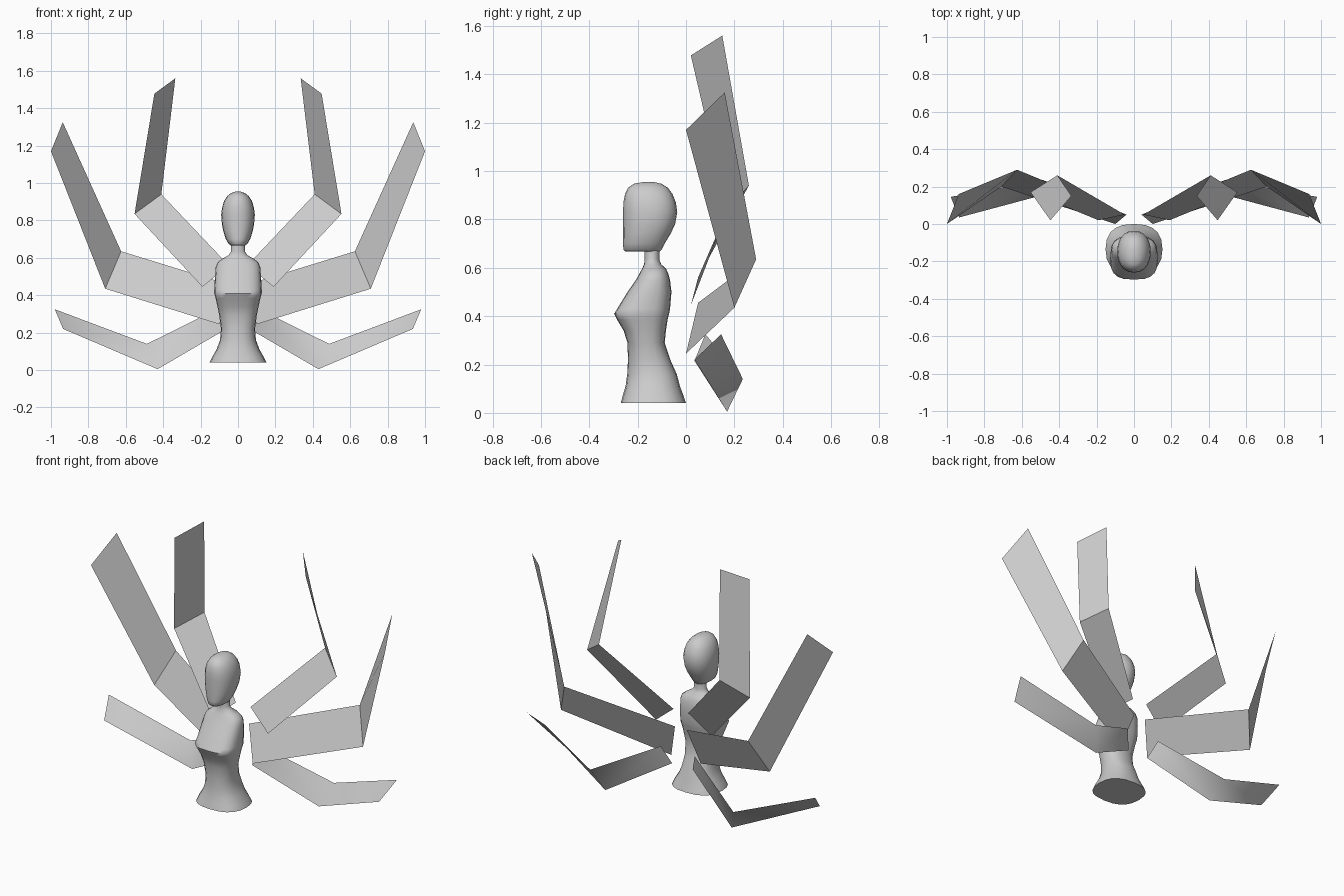
import bpy, bmesh
from math import sin, cos, pi, copysign, radians


def finish(bm, name, angle):
    mesh = bpy.data.meshes.new(name)
    bm.to_mesh(mesh)
    bm.free()
    ob = bpy.data.objects.new(name, mesh)
    bpy.context.collection.objects.link(ob)
    bpy.ops.object.select_all(action='DESELECT')
    ob.select_set(True)
    bpy.context.view_layer.objects.active = ob
    bpy.ops.object.shade_smooth_by_angle(angle=radians(angle))
    return ob


def loft(name, rings, sides=20):
    """Stack of rounded-box rings: z, half width, front y, back y, roundness."""
    bm = bmesh.new()
    loops = []
    for z, hw, yf, yb, e in rings:
        loop = []
        for i in range(sides):
            a = 2 * pi * i / sides
            c, s = cos(a), sin(a)
            x = hw * copysign(abs(c) ** (2 / e), c)
            y = (yf + yb) / 2 + (yb - yf) / 2 * copysign(abs(s) ** (2 / e), s)
            loop.append(bm.verts.new((x, y, z)))
        loops.append(loop)
    for lo, hi in zip(loops, loops[1:]):
        for i in range(sides):
            j = (i + 1) % sides
            bm.faces.new((lo[i], lo[j], hi[j], hi[i]))
    bm.faces.new(loops[0][::-1])
    bm.faces.new(loops[-1])
    return finish(bm, name, 55)


def wing(name, inner, outer):
    """Bent flat blade between an inner and an outer edge, mirrored in x."""
    bm = bmesh.new()
    a = [bm.verts.new(p) for p in inner]
    b = [bm.verts.new(p) for p in outer]
    for i in range(len(a) - 1):
        bm.faces.new((a[i], b[i], b[i + 1], a[i + 1]))
    ob = finish(bm, name, 60)
    ob.modifiers.new("mirror", 'MIRROR').use_mirror_merge = False


# Torso: flared base, narrow waist, bust, shoulders and neck
loft("torso", [
    (0.04, 0.152, -0.270, 0.000, 2.5),
    (0.07, 0.138, -0.262, -0.010, 2.4),
    (0.11, 0.115, -0.250, -0.025, 2.3),
    (0.16, 0.096, -0.243, -0.038, 2.3),
    (0.22, 0.091, -0.240, -0.065, 2.3),
    (0.29, 0.100, -0.242, -0.088, 2.4),
    (0.34, 0.110, -0.258, -0.083, 2.6),
    (0.385, 0.120, -0.285, -0.076, 2.8),
    (0.41, 0.127, -0.297, -0.070, 2.9),
    (0.43, 0.127, -0.285, -0.066, 2.8),
    (0.50, 0.123, -0.242, -0.060, 2.6),
    (0.55, 0.119, -0.207, -0.066, 2.5),
    (0.575, 0.110, -0.193, -0.073, 2.4),
    (0.595, 0.084, -0.182, -0.082, 2.2),
    (0.615, 0.050, -0.173, -0.103, 2.0),
    (0.635, 0.037, -0.171, -0.110, 2.0),
    (0.68, 0.037, -0.172, -0.108, 2.0),
])

# Head: flat under the jaw, upright face, rounded crown
loft("head", [
    (0.667, 0.040, -0.250, -0.108, 2.2),
    (0.675, 0.050, -0.259, -0.100, 2.2),
    (0.70, 0.065, -0.260, -0.088, 2.2),
    (0.74, 0.078, -0.260, -0.064, 2.2),
    (0.78, 0.086, -0.260, -0.045, 2.2),
    (0.83, 0.090, -0.260, -0.036, 2.2),
    (0.87, 0.085, -0.259, -0.042, 2.2),
    (0.905, 0.074, -0.252, -0.056, 2.2),
    (0.93, 0.058, -0.240, -0.074, 2.1),
    (0.947, 0.036, -0.217, -0.100, 2.0),
    (0.954, 0.014, -0.180, -0.130, 2.0),
])

# Three pairs of bent blades: root, elbow, tip
wing("upper_wings",
     [(0.05, 0.05, 0.56), (0.41, 0.26, 0.94), (0.335, 0.15, 1.56)],
     [(0.19, 0.02, 0.445), (0.553, 0.17, 0.835), (0.447, 0.02, 1.478)])
wing("middle_wings",
     [(0.04, 0.05, 0.455), (0.625, 0.29, 0.635), (0.937, 0.16, 1.325)],
     [(0.10, 0.00, 0.245), (0.71, 0.20, 0.435), (1.00, 0.00, 1.17)])
wing("lower_wings",
     [(0.115, 0.08, 0.325), (0.487, 0.235, 0.14), (0.98, 0.145, 0.325)],
     [(0.07, 0.035, 0.215), (0.43, 0.17, 0.005), (0.935, 0.035, 0.22)])
